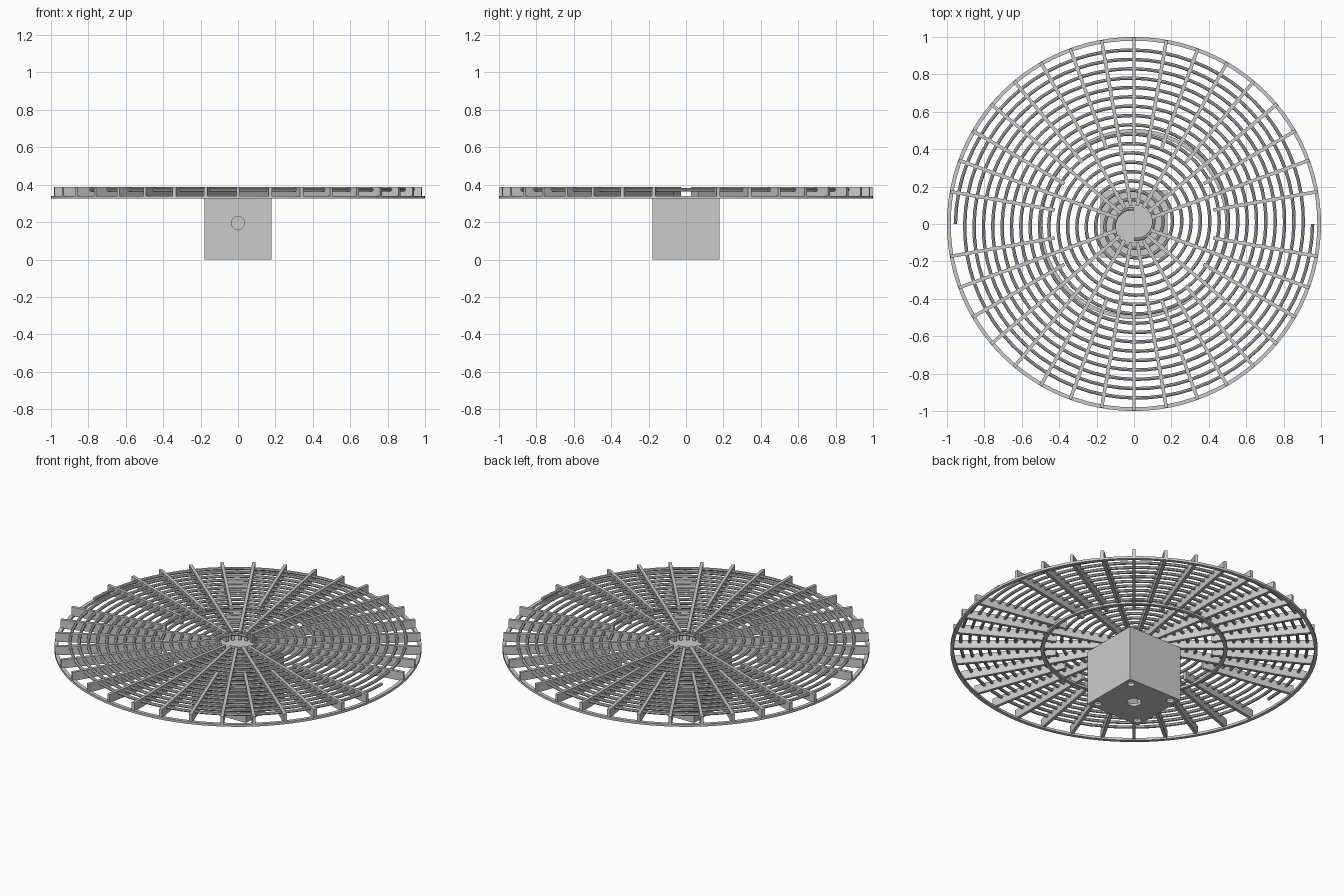
import bpy, bmesh, math
from mathutils import Matrix, Vector

cube = bpy.data.objects.get("Cube")
if cube:
    bpy.data.objects.remove(cube, do_unlink=True)

grey = bpy.data.materials.new("plain_grey")
grey.use_nodes = True
grey.diffuse_color = (0.6, 0.6, 0.6, 1)
grey.node_tree.nodes["Principled BSDF"].inputs["Base Color"].default_value = (0.6, 0.6, 0.6, 1)


def finish(name, bm):
    bmesh.ops.recalc_face_normals(bm, faces=bm.faces)
    mesh = bpy.data.meshes.new(name)
    bm.to_mesh(mesh)
    bm.free()
    obj = bpy.data.objects.new(name, mesh)
    bpy.context.collection.objects.link(obj)
    mesh.materials.append(grey)
    return obj


def smooth(obj):
    bpy.ops.object.select_all(action='DESELECT')
    obj.select_set(True)
    bpy.context.view_layer.objects.active = obj
    bpy.ops.object.shade_smooth_by_angle(angle=math.radians(35))


def add_box(bm, lo, hi, turn=0):
    lo, hi = Vector(lo), Vector(hi)
    size = Matrix.Diagonal((*(hi - lo), 1))
    bmesh.ops.create_cube(bm, size=1, matrix=Matrix.Rotation(turn, 4, 'Z')
                          @ Matrix.Translation((lo + hi) / 2) @ size)


def flat_ring(name, inner, outer, z0, z1, n=96):
    bm = bmesh.new()
    corners = [(inner, z0), (outer, z0), (outer, z1), (inner, z1)]
    loops = []
    for i in range(n):
        a = math.tau * i / n
        loops.append([bm.verts.new((r * math.cos(a), r * math.sin(a), z)) for r, z in corners])
    for i in range(n):
        p, q = loops[i], loops[(i + 1) % n]
        for j in range(4):
            k = (j + 1) % 4
            bm.faces.new((p[j], q[j], q[k], p[k]))
    smooth(finish(name, bm))


# Flat support rings
flat_ring("outer_rim", 0.98, 1.0, 0.327, 0.341)
flat_ring("middle_ring", 0.488, 0.508, 0.327, 0.341)

# Radial ribs: alternate long and short, with a gap along the x axis
bm = bmesh.new()
for i in range(36):
    if i % 18:
        start = 0.43 if i % 2 else 0.1
        add_box(bm, (start, -0.009, 0.335), (0.997, 0.009, 0.387), math.radians(10 * i))
finish("radial_ribs", bm)

# Two interleaved spiral wires
for arm, name in enumerate(("spiral_wire_right", "spiral_wire_left")):
    curve = bpy.data.curves.new(name, 'CURVE')
    curve.dimensions = '3D'
    curve.bevel_depth = 0.009
    curve.bevel_resolution = 2
    curve.use_fill_caps = True
    steps, per_turn = 630, 72
    line = curve.splines.new('POLY')
    line.points.add(steps)
    for i, point in enumerate(line.points):
        turns = i / per_turn
        a = math.pi * arm - math.tau * turns
        r = 0.955 - 0.1 * turns
        point.co = (r * math.cos(a), r * math.sin(a), 0.374, 1)
    obj = bpy.data.objects.new(name, curve)
    bpy.context.collection.objects.link(obj)
    curve.materials.append(grey)
    bpy.ops.object.select_all(action='DESELECT')
    obj.select_set(True)
    bpy.context.view_layer.objects.active = obj
    bpy.ops.object.convert(target='MESH')
    smooth(bpy.context.object)

# Hollow box below the disc
bm = bmesh.new()
add_box(bm, (-0.18, -0.18, 0), (0.18, 0.18, 0.33))
box = finish("base_box", bm)


def cut(bm):
    cutter = finish("box_cutter", bm)
    cutter.hide_render = True
    bpy.context.view_layer.objects.active = box
    mod = box.modifiers.new("cut", 'BOOLEAN')
    mod.operation = 'DIFFERENCE'
    mod.solver = 'EXACT'
    mod.object = cutter
    bpy.ops.object.modifier_apply(modifier=mod.name)
    bpy.data.objects.remove(cutter, do_unlink=True)


def round_cut(radius, matrix):
    bm = bmesh.new()
    bmesh.ops.create_cone(bm, cap_ends=True, segments=32, radius1=radius,
                          radius2=radius, depth=0.06, matrix=matrix)
    cut(bm)


bm = bmesh.new()
add_box(bm, (-0.165, -0.165, 0.015), (0.165, 0.165, 0.315))
cut(bm)

# Holes in the floor and the front wall
round_cut(0.04, Matrix.Identity(4))
for x in (-0.14, 0.14):
    for y in (-0.14, 0.14):
        round_cut(0.021, Matrix.Translation((x, y, 0)))
round_cut(0.035, Matrix.Translation((0, -0.18, 0.195)) @ Matrix.Rotation(math.pi / 2, 4, 'X'))
